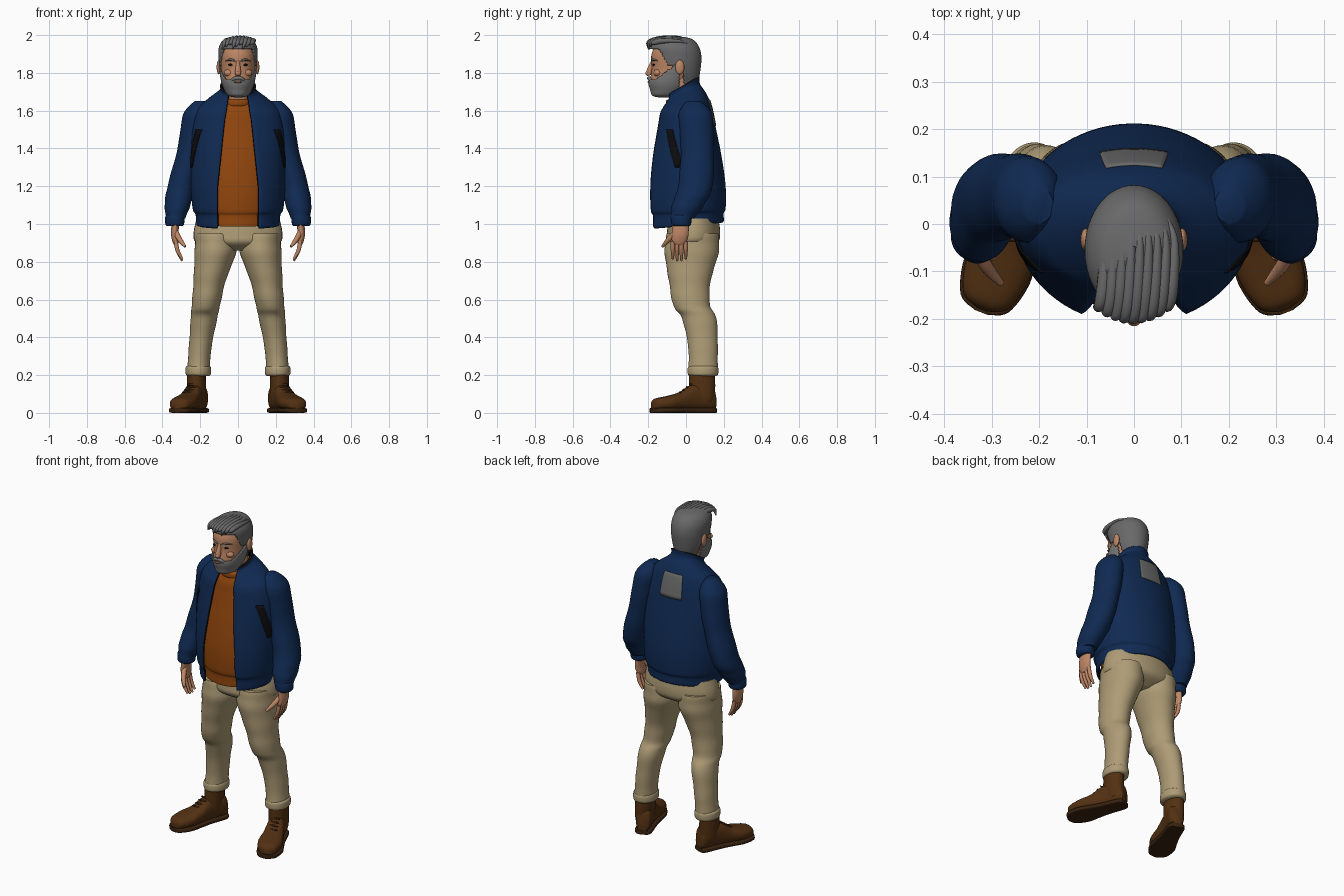
import bpy, bmesh, math
from mathutils import Vector, Matrix

if "Cube" in bpy.data.objects:
    bpy.data.objects.remove(bpy.data.objects["Cube"])


def material(name, red, green, blue):
    mat = bpy.data.materials.new(name)
    mat.use_nodes = True
    mat.diffuse_color = (red, green, blue, 1)
    shader = mat.node_tree.nodes["Principled BSDF"]
    shader.inputs["Base Color"].default_value = mat.diffuse_color
    shader.inputs["Roughness"].default_value = .8
    return mat


NAVY = material("navy cloth", .005, .023, .085)
BLACK = material("black lining", .004, .004, .005)
RUST = material("rust shirt", .28, .06, .004)
KHAKI = material("khaki cloth", .42, .33, .18)
LEATHER = material("brown leather", .085, .03, .006)
SOLE = material("dark sole", .04, .016, .005)
SKIN = material("skin", .52, .24, .13)
LIP = material("lip", .3, .1, .07)
HAIR = material("grey hair", .14, .14, .14)
BEARD = material("grey beard", .19, .19, .19)
SIDES = (("left", 1), ("right", -1))


def finish(name, bm, mats, thickness=0):
    """Turn a bmesh into a smooth shaded object, optionally thickened inwards."""
    mesh = bpy.data.meshes.new(name)
    bm.to_mesh(mesh)
    bm.free()
    part = bpy.data.objects.new(name, mesh)
    bpy.context.collection.objects.link(part)
    for mat in mats:
        mesh.materials.append(mat)
    bpy.ops.object.select_all(action="DESELECT")
    part.select_set(True)
    bpy.context.view_layer.objects.active = part
    bpy.ops.object.shade_smooth_by_angle(angle=math.radians(50))
    if thickness:
        solid = part.modifiers.new("thickness", "SOLIDIFY")
        solid.thickness = thickness
        solid.offset = -1
        solid.material_offset = solid.material_offset_rim = len(mats) - 1


def spline(rows, steps=6):
    """Catmull-Rom interpolation through rows of numbers."""
    out = []
    last = len(rows) - 1
    for i in range(last):
        before, start, end, after = (rows[max(0, min(last, i + j))] for j in (-1, 0, 1, 2))
        for t in (j / steps for j in range(steps)):
            out.append([b + t / 2 * (c - a + t * (2*a - 5*b + 4*c - d + t * (3*b - a - 3*c + d)))
                        for a, b, c, d in zip(before, start, end, after)])
    return out + [rows[-1]]


def bridge(name, rings, mats, closed=True, keep=None, thickness=0, side=1):
    """Bridge rings of points; whole closed skins get capped ends."""
    bm = bmesh.new()
    loops = [[bm.verts.new((p[0] * side, p[1], p[2])) for p in ring] for ring in rings]
    count = len(loops[0])
    for low, high in zip(loops, loops[1:]):
        for j in range(count if closed else count - 1):
            following = (j + 1) % count
            quad = (low[j], low[following], high[following], high[j])
            if keep is None or keep(sum((v.co for v in quad), Vector()) / 4):
                bm.faces.new(quad)
    if closed and keep is None:
        bm.faces.new(loops[0])
        bm.faces.new(loops[-1])
        bmesh.ops.recalc_face_normals(bm, faces=bm.faces)
    loose = [v for v in bm.verts if not v.link_faces]
    bmesh.ops.delete(bm, geom=loose, context="VERTS")
    finish(name, bm, mats, thickness)


def turns(count):
    return [math.tau * j / count for j in range(count)]


def loft(name, rows, mat, depth, side=1, ripple=0, steps=6, count=40, keep=None, thickness=0):
    """Upright skin along (x, y, z, half width) rows; depth is the front to back ratio."""
    rings = []
    for i, (x, y, z, r) in enumerate(spline(rows, steps)):
        r *= 1 + ripple * math.sin(i * 1.3)
        rings.append([(x + r * math.sin(a), y - r * depth * math.cos(a), z) for a in turns(count)])
    bridge(name, rings, [mat], keep=keep, thickness=thickness, side=side)


def band(name, x, y, bottom, top, r, mat, depth, side=1):
    """Short sleeve-like band with rounded rims."""
    rim = (top - bottom) / 5
    rows = [(x, y, bottom, r * .85), (x, y, bottom + rim, r), (x, y, top - rim, r), (x, y, top, r * .85)]
    loft(name, rows, mat, depth, side)


def tube(name, rows, mat, side=1):
    """Round tube along (x, y, z, radius) rows."""
    points = spline(rows)
    rings = []
    for i, (x, y, z, r) in enumerate(points):
        ahead, behind = points[min(i + 1, len(points) - 1)], points[max(i - 1, 0)]
        along = (Vector(ahead[:3]) - Vector(behind[:3])).normalized()
        across = along.cross(Vector((1, .2, .1))).normalized()
        up = along.cross(across)
        rings.append([Vector((x, y, z)) + r * (across * math.cos(a) + up * math.sin(a)) for a in turns(12)])
    bridge(name, rings, [mat], side=side)


def ball(name, place, size, mat):
    bm = bmesh.new()
    matrix = Matrix.Translation(place) @ Matrix.Diagonal((*size, 1))
    bmesh.ops.create_uvsphere(bm, u_segments=20, v_segments=12, radius=1, matrix=matrix)
    finish(name, bm, [mat])


# Jacket body: (height, half width, half depth) rows, tilting forward at hem and collar
coat = spline([(.99, .21, .19), (1, .22, .2), (1.05, .225, .2), (1.08, .24, .21), (1.2, .25, .21), (1.35, .25, .19),
               (1.5, .245, .16), (1.6, .22, .14), (1.65, .17, .12), (1.7, .1, .09), (1.73, .096, .09)])


def coat_ring(row, grow, start, end, count):
    z, width, depth = row
    tilt = max(0, (z - 1.55) * 3, (1.1 - z) * .8)
    ring = []
    for j in range(count):
        a = start + (end - start) * j / (count - 1)
        out = -(depth + grow) * math.cos(a)
        ring.append(((width + grow) * math.sin(a), out - max(0, z - 1.55) * .1, z + tilt * out))
    return ring


def opening(row):
    return math.asin(min(.11, .11 - (row[0] - 1.2) * .11) / row[1])


def coat_plate(name, bottom, top, middle, half, mat):
    """Thin plate lying on the jacket around a given angle."""
    rings = [coat_ring(row, .004, middle(row[0]) - half, middle(row[0]) + half, 14)
             for row in coat if bottom <= row[0] <= top]
    bridge(name, rings, [mat], closed=False, thickness=.006)


bridge("jacket_body", [coat_ring(row, 0, opening(row), math.tau - opening(row), 64) for row in coat],
       [NAVY, BLACK], closed=False, thickness=.012)
coat_plate("back_patch", 1.52, 1.63, lambda z: math.pi, .3, HAIR)
coat_plate("left_side_panel", 1.28, 1.52, lambda z: 4 - 2 * z, .12, BLACK)
coat_plate("right_side_panel", 1.28, 1.52, lambda z: math.tau - 4 + 2 * z, .12, BLACK)

# Shirt follows the jacket from inside
bridge("shirt", [coat_ring(row, -.028, 0, math.tau * 47 / 48, 48) for row in coat if 1 <= row[0] < 1.69], [RUST])
band("shirt_neckband", 0, -.02, 1.62, 1.66, .085, RUST, 1)

for name, side in SIDES:
    # Sleeves and cuffs
    loft(name + "_sleeve", [(.2, .04, 1.65, .03), (.22, .05, 1.58, .07), (.25, .06, 1.4, .07), (.3, .05, 1.2, .073),
                            (.32, .01, 1.1, .068), (.33, -.02, 1.03, .05)], NAVY, 1.25, side, .015)
    band(name + "_cuff", .335, -.025, .99, 1.05, .05, NAVY, 1.05, side)

    # Hands
    loft(name + "_palm", [(.33, -.03, 1.02, .02), (.335, -.03, .95, .02), (.33, -.035, .91, .018),
                          (.33, -.035, .89, .01)], SKIN, 2.2, side)
    for i in range(4):
        y = -.07 + i * .023
        tip = .8 + .01 * abs(i - 1.5)
        tube(f"{name}_finger_{i + 1}", [(.33, y, .91, .011), (.32, y, .86, .011), (.295, y, tip, .006)], SKIN, side)
    tube(name + "_thumb", [(.33, -.05, .96, .014), (.31, -.09, .92, .014), (.28, -.125, .88, .007)], SKIN, side)

    # Trouser legs with rolled cuffs
    loft(name + "_trouser_leg", [(.12, .035, .95, .105), (.12, .03, .85, .11), (.15, .02, .7, .085), (.17, .03, .57, .075),
                                 (.18, .07, .5, .07), (.2, .09, .35, .06), (.21, .09, .22, .06)],
         KHAKI, 1.3, side, .012)
    band(name + "_trouser_cuff", .21, .09, .195, .25, .067, KHAKI, 1.2, side)

loft("trouser_seat", [(0, .04, 1.03, .22), (0, .04, .95, .235), (0, .035, .9, .22), (0, .03, .86, .12)], KHAKI, .6)

# Boots: (distance forward, half width, top) sections along the turned-out foot
FOOT = Matrix.Translation((.216, .09, 0)) @ Matrix.Rotation(math.radians(21), 4, "Z")
sections = spline([(-.065, .03, .1), (-.04, .045, .15), (.06, .05, .15), (.13, .06, .11), (.2, .07, .09),
                   (.27, .05, .075), (.29, .01, .05)])


def foot_ring(forward, width, bottom, top, power):
    ring = []
    for a in turns(28):
        across, up = (math.copysign(abs(f) ** power, f) for f in (math.cos(a), math.sin(a)))
        ring.append(FOOT @ Vector((width * across, -forward, (bottom + top + (top - bottom) * up) / 2)))
    return ring


for name, side in SIDES:
    bridge(name + "_boot_foot", [foot_ring(d, w, .015, top, .8) for d, w, top in sections], [LEATHER], side=side)
    bridge(name + "_boot_sole", [foot_ring(d * 1.02, w + .004, 0, .026, .4) for d, w, top in sections],
           [SOLE], side=side)
    band(name + "_boot_shaft", .22, .085, .05, .24, .049, LEATHER, 1.4, side)
    for i in range(4):
        x, y, z = FOOT @ Vector((0, -.07 - i * .02, .15 - i * .014))
        ball(f"{name}_lace_{i + 1}", (x * side, y, z), (.03, .006, .006), SOLE)

# Neck and head
loft("neck", [(0, 0, 1.58, .07), (0, -.015, 1.66, .066), (0, -.04, 1.8, .07)], SKIN, 1.1)
head = [(0, -.12, 1.68, .01), (0, -.11, 1.69, .045), (0, -.095, 1.72, .065), (0, -.085, 1.76, .08),
        (0, -.065, 1.82, .09), (0, -.06, 1.9, .094), (0, -.056, 1.96, .07), (0, -.056, 1.98, .02)]
loft("head", head, SKIN, 1.3)

# Face
for name, side in SIDES:
    ball(name + "_ear", (side * .102, -.033, 1.83), (.011, .024, .038), SKIN)
    ball(name + "_eye", (side * .036, -.17, 1.843), (.017, .007, .006), BLACK)
    ball(name + "_cheek", (side * .045, -.15, 1.8), (.03, .022, .02), SKIN)
    tube(name + "_brow", [(.013, -.182, 1.862, .004), (.038, -.174, 1.87, .006), (.065, -.15, 1.864, .003)], HAIR, side)
    tube(name + "_moustache", [(0, -.198, 1.772, .008), (.02, -.194, 1.77, .009), (.04, -.178, 1.75, .006)], BEARD, side)
tube("nose", [(0, -.176, 1.865, .008), (0, -.195, 1.805, .016), (0, -.192, 1.787, .013)], SKIN)
ball("nose_tip", (0, -.203, 1.797), (.015, .012, .012), SKIN)
ball("mouth", (0, -.197, 1.752), (.022, .007, .006), LIP)

# Beard: an enlarged jaw cut along the cheek line
loft("beard", [(x, y, z - .01, r + .008) for x, y, z, r in head[:6]], BEARD, 1.3, steps=10, count=96, thickness=.008,
     keep=lambda p: p.y < -.035 and p.z < 1.765 + max(0, p.y + .16) * .75)


# Hair: a full cap cut along the hairline
def behind_hairline(p):
    if p.z > 1.925:
        return True
    if p.z > 1.84:
        return p.y > -.095 - (p.z - 1.84) * .55
    return p.y > (-.065 if p.z > 1.815 else -.012)


loft("hair", [(0, -.02, 1.74, .065), (0, -.045, 1.8, .093), (0, -.05, 1.88, .103), (0, -.06, 1.94, .1),
              (0, -.06, 1.98, .07), (0, -.06, 1.995, .01)],
     HAIR, 1.28, steps=12, count=96, keep=behind_hairline, thickness=.01)

# Locks swept back over the top
for i in range(9):
    x = -.072 + i * .018
    crown = 1 - (x / .1) ** 2
    tube(f"hair_lock_{i + 1}", [(x - .012, -.15 - .05 * crown, 1.925 + .012 * (i % 3), .003),
                                (x, -.15 - .046 * crown, 1.955 + .008 * crown, .012),
                                (x + .008, -.12 - .01 * crown, 1.958 + .024 * crown, .014),
                                (x + .012, -.03, 1.95 + .036 * crown, .008),
                                (x * .8, .03, 1.94 + .014 * crown, .003)], HAIR)
